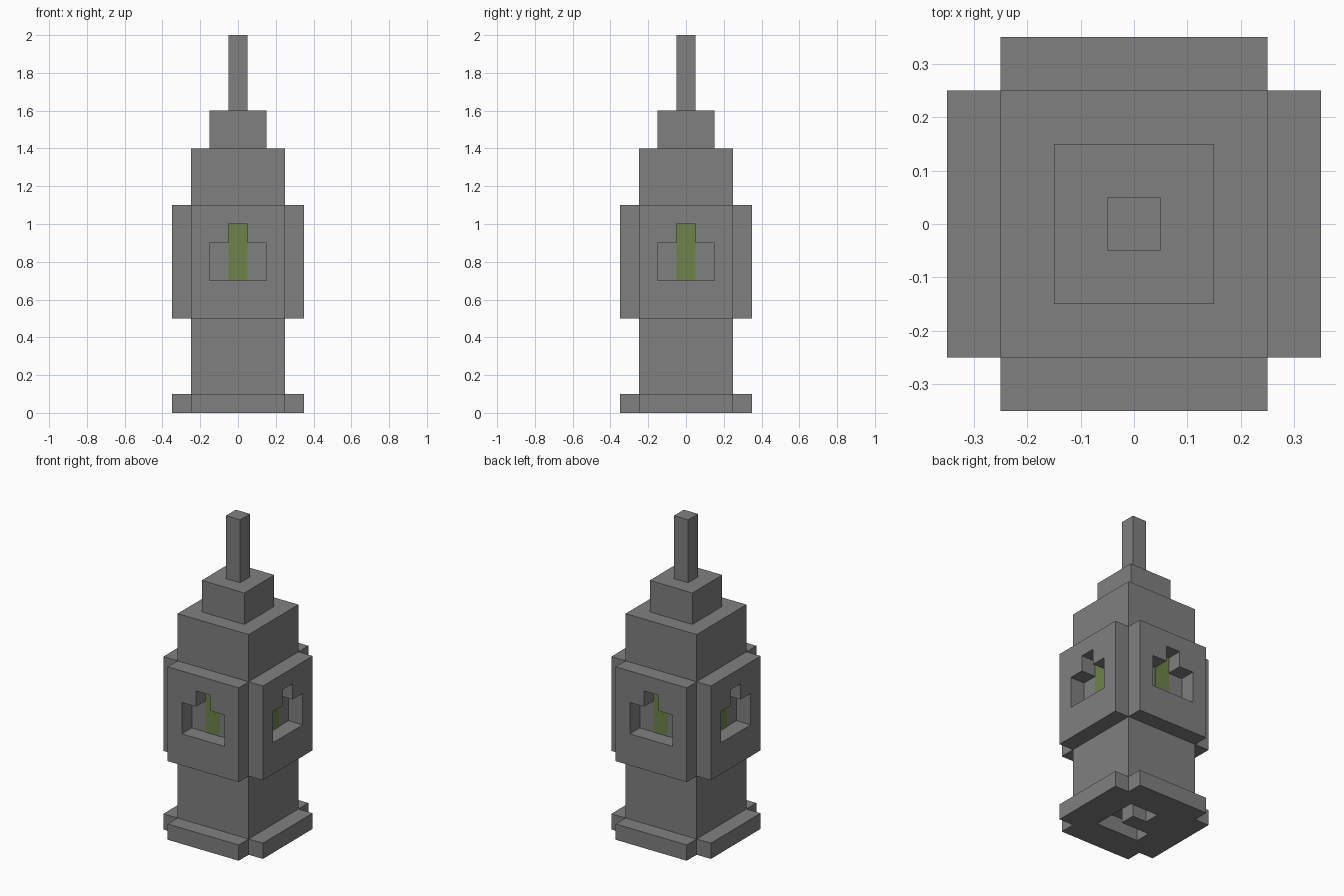
import bpy
import bmesh
from math import pi
from mathutils import Matrix, Vector

cube = bpy.data.objects.get("Cube")
if cube:
    bpy.data.objects.remove(cube, do_unlink=True)

UNIT = 0.1  # every part is a whole number of blocks


def material(name, colour):
    mat = bpy.data.materials.new(name)
    mat.use_nodes = True
    mat.diffuse_color = colour
    mat.node_tree.nodes["Principled BSDF"].inputs["Base Color"].default_value = colour
    return mat


stone = material("stone grey", (0.216, 0.216, 0.216, 1))
glass = material("moss green", (0.155, 0.225, 0.068, 1))


def add_object(name, bm, mat):
    mesh = bpy.data.meshes.new(name)
    bm.to_mesh(mesh)
    bm.free()
    mesh.materials.append(mat)
    obj = bpy.data.objects.new(name, mesh)
    bpy.context.collection.objects.link(obj)
    return obj


def block(name, width, bottom, top):
    """Square block on the centre axis."""
    bm = bmesh.new()
    bmesh.ops.create_cube(bm, size=1)
    bmesh.ops.scale(bm, vec=(width, width, top - bottom), verts=bm.verts)
    bmesh.ops.translate(bm, vec=(0, 0, (bottom + top) / 2), verts=bm.verts)
    return add_object(name, bm, stone)


def slab(name, columns, rows, is_open, matrix, mat=stone, thickness=UNIT):
    """Sheet of square cells with the open cells removed, then thickened."""
    bm = bmesh.new()
    bmesh.ops.create_grid(bm, x_segments=columns, y_segments=rows, size=0.5)
    bmesh.ops.scale(bm, vec=(columns * UNIT, rows * UNIT, 1), verts=bm.verts)
    gone = []
    for face in bm.faces:
        c = face.calc_center_median() / UNIT
        if is_open(c.x, c.y):
            gone.append(face)
    bmesh.ops.delete(bm, geom=gone, context='FACES')
    bm.transform(matrix)
    obj = add_object(name, bm, mat)
    mod = obj.modifiers.new("thickness", 'SOLIDIFY')
    mod.thickness = thickness
    mod.offset = 0
    return obj


def window_cell(x, y):
    wide = abs(x) < 1.6 and -1 < y < 1
    head = abs(x) < 0.6 and 1 < y < 2
    return wide or head


def base_cell(x, y):
    x, y = round(x), round(y)
    corner = abs(x) == 3 and abs(y) == 3
    slot = max(abs(x), abs(y)) == 1 and (x, y) not in ((-1, 0), (-1, 1))
    return corner or slot


# Foot with notched corners and a hooked slot underneath
slab("base", 7, 7, base_cell, Matrix.Translation((0, 0, UNIT / 2)))

# Stepped tower
block("shaft", 0.5, 0.1, 1.4)
block("roof_step", 0.3, 1.4, 1.6)
block("spire", 0.1, 1.6, 2.0)

# A window panel and a green strip on each side
upright = Matrix.Rotation(pi / 2, 4, 'X')
for i, side in enumerate(("front", "left", "back", "right")):
    turn = Matrix.Rotation(i * pi / 2, 4, 'Z')
    panel_at = Matrix.Translation(Vector((0, -0.3, 0.8)))
    strip_at = Matrix.Translation(Vector((0, -0.25, 0.85)))
    slab(side + "_window_panel", 5, 6, window_cell, turn @ panel_at @ upright)
    slab(side + "_window_strip", 1, 3, lambda x, y: False,
         turn @ strip_at @ upright, glass, 0.006)
